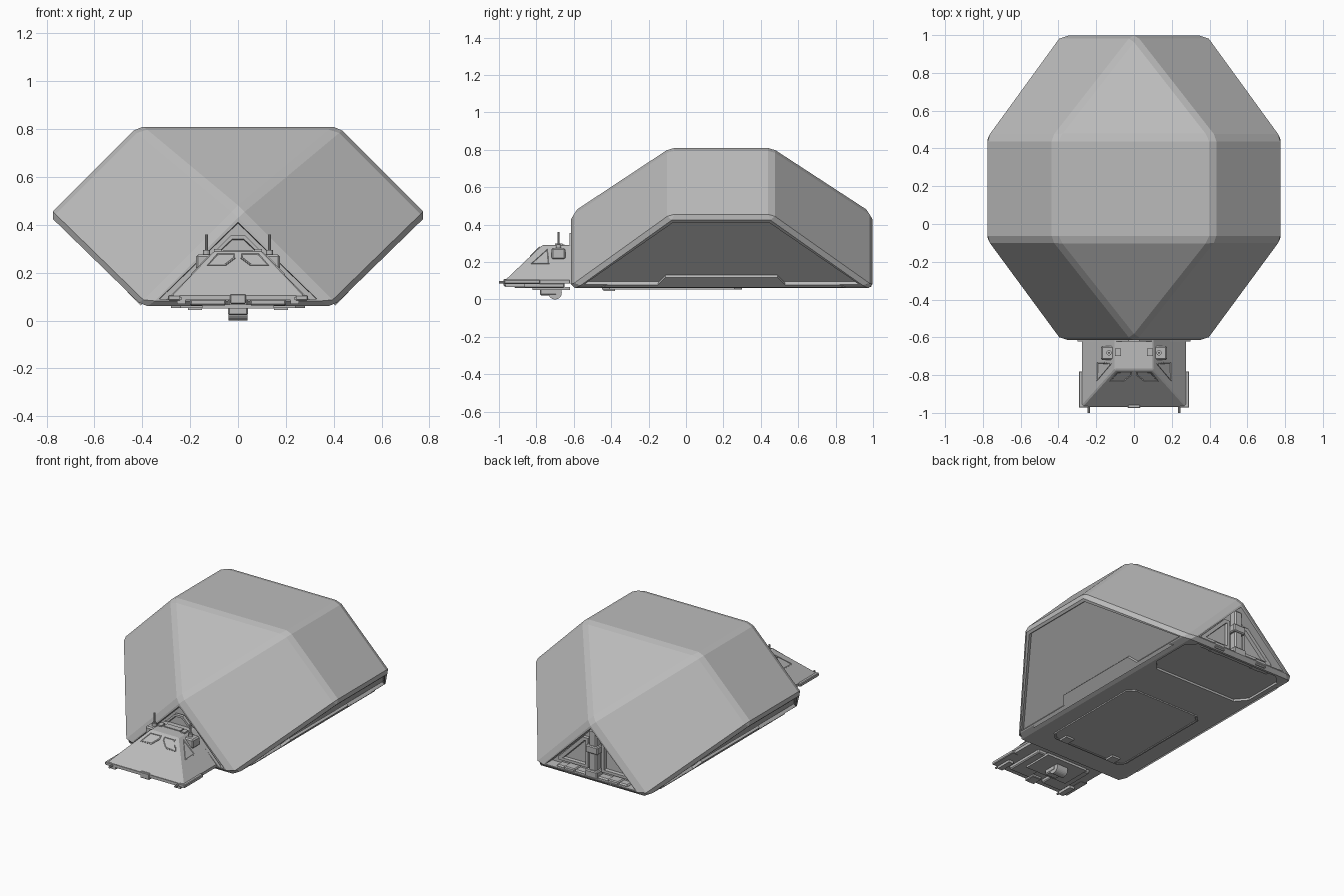
import bpy, bmesh, math
from mathutils import Vector, Matrix

cube = bpy.data.objects.get("Cube")
if cube:
    bpy.data.objects.remove(cube, do_unlink=True)

grey = bpy.data.materials.new("hull_grey")
grey.use_nodes = True
COLOUR = (0.5, 0.5, 0.5, 1)
grey.diffuse_color = COLOUR
grey.node_tree.nodes["Principled BSDF"].inputs["Base Color"].default_value = COLOUR


def finish(name, bm, mirror=False):
    bmesh.ops.recalc_face_normals(bm, faces=bm.faces)
    mesh = bpy.data.meshes.new(name)
    bm.to_mesh(mesh)
    bm.free()
    mesh.materials.append(grey)
    obj = bpy.data.objects.new(name, mesh)
    bpy.context.collection.objects.link(obj)
    if mirror:
        obj.modifiers.new("mirror", "MIRROR")
    return obj


def hull_mesh(points, bevel):
    """Convex solid with chamfered edges."""
    bm = bmesh.new()
    for p in points:
        bm.verts.new(p)
    bmesh.ops.convex_hull(bm, input=bm.verts[:])
    bmesh.ops.dissolve_limit(bm, angle_limit=0.02, verts=bm.verts[:], edges=bm.edges[:])
    if bevel:
        bmesh.ops.bevel(bm, geom=bm.edges[:], offset=bevel, segments=1,
                        affect="EDGES", clamp_overlap=True)
    bm.normal_update()
    return bm


def sink(bm, direction, width, depth):
    """Recess the largest face that looks along a direction."""
    d = Vector(direction).normalized()
    face = max((f for f in bm.faces if f.normal.dot(d) > 0.95), key=lambda f: f.calc_area())
    bmesh.ops.inset_individual(bm, faces=[face], thickness=width)
    bmesh.ops.inset_individual(bm, faces=[face], thickness=0.004, depth=-depth)


def prism(name, pts, vec, mirror=False, rim=0, depth=0):
    """Extrude a flat outline; a rim sinks the middle of its outer cap."""
    bm = bmesh.new()
    face = bm.faces.new([bm.verts.new(p) for p in pts])
    out = bmesh.ops.extrude_face_region(bm, geom=[face])["geom"]
    bmesh.ops.translate(bm, vec=vec, verts=[g for g in out if isinstance(g, bmesh.types.BMVert)])
    bmesh.ops.recalc_face_normals(bm, faces=bm.faces)
    if rim:
        sink(bm, vec, rim, depth)
    return finish(name, bm, mirror)


def box(name, lo, hi, mirror=False, bevel=0):
    pts = [(x, y, z) for x in (lo[0], hi[0]) for y in (lo[1], hi[1]) for z in (lo[2], hi[2])]
    return finish(name, hull_mesh(pts, bevel), mirror)


def rod(name, centre, radius, length, axis, mirror=False, sides=16):
    bm = bmesh.new()
    turn = {"X": Matrix.Rotation(math.pi / 2, 4, "Y"),
            "Y": Matrix.Rotation(math.pi / 2, 4, "X"), "Z": Matrix()}[axis]
    bmesh.ops.create_cone(bm, cap_ends=True, segments=sides, radius1=radius, radius2=radius,
                          depth=length, matrix=Matrix.Translation(centre) @ turn)
    return finish(name, bm, mirror)


# Main hull: six-sided middle section tapering to triangular ends
FRONT, BACK, FLOOR, ROOF = -0.615, 0.997, 0.06, 0.81
pts = []
for s in (-1, 1):
    for end, mid in ((FRONT, -0.085), (BACK, 0.46)):
        pts += [(0.4 * s, end, FLOOR), (0.42 * s, mid, ROOF), (0.79 * s, mid, 0.44)]
pts += [(0, FRONT, 0.46), (0, BACK, 0.46)]
bm = hull_mesh(pts, 0.022)
sink(bm, (1, 0, -1), 0.02, 0.02)
sink(bm, (-1, 0, -1), 0.02, 0.02)
sink(bm, (0, -1, 0), 0.018, 0.03)
sink(bm, (0, 1, 0), 0.018, 0.07)
hull = finish("main_hull", bm)

# Ramp recess under the tail
outline = [(-0.36, 0.64), (-0.3, 0.57), (0.3, 0.57), (0.36, 0.64),
           (0.36, 0.9), (0.3, 0.96), (-0.3, 0.96), (-0.36, 0.9)]
cutter = prism("ramp_cutter", [(x, y, FLOOR - 0.02) for x, y in outline], (0, 0, 0.034))
cutter.hide_render = True
cut = hull.modifiers.new("ramp", "BOOLEAN")
cut.operation, cut.object = "DIFFERENCE", cutter
bpy.context.view_layer.objects.active = hull
bpy.ops.object.modifier_apply(modifier=cut.name)
bpy.data.objects.remove(cutter, do_unlink=True)

# Belly hatch and its latches
hatch = [(-0.24, -0.45), (0.24, -0.45), (0.28, -0.41), (0.28, 0.26),
         (0.24, 0.3), (-0.24, 0.3), (-0.28, 0.26), (-0.28, -0.41)]
prism("belly_hatch", [(x, y, FLOOR + 0.005) for x, y in hatch], (0, 0, -0.013), rim=0.01, depth=0.004)
box("hatch_latch", (0.15, -0.44, 0.044), (0.21, -0.38, 0.06), True)

# Raised strips low on the sloping side panels
strip = [(-0.45, 0.075), (-0.42, 0.09), (-0.15, 0.09), (-0.11, 0.13),
         (0.49, 0.13), (0.53, 0.09), (0.82, 0.09), (0.85, 0.075)]
prism("side_strip", [(z + 0.32, y, z) for y, z in strip], (0.012, 0, -0.012), True)

# Cockpit wedge
def on_nose(x, z):
    return (x, -0.97 + (z - 0.1) * 0.2 / 0.19, z)

def on_flank(y, z):
    return (0.28 - (z - 0.1) * 0.18 / 0.19, y, z)

pts = []
for s in (-1, 1):
    pts += [(0.28 * s, -0.97, 0.1), (0.1 * s, -0.77, 0.29), (0.1 * s, -0.59, 0.29),
            (0.28 * s, -0.59, 0.1)]
finish("cockpit", hull_mesh(pts, 0.006))
box("cockpit_floor", (-0.275, -0.97, 0.085), (0.275, -0.59, 0.104))
box("cockpit_skirt", (0.24, -0.972, 0.084), (0.292, -0.78, 0.106), True, 0.004)

# Collar behind the cockpit
prism("cockpit_collar", [(-0.3, -0.6, 0.085), (0.3, -0.6, 0.085), (0.03, -0.6, 0.355),
                         (-0.03, -0.6, 0.355)], (0, -0.022, 0), rim=0.015, depth=0.008)

# Windows as thin rimmed plates
nose_pane = [(0.01, 0.28), (0.09, 0.28), (0.13, 0.23), (0.05, 0.23), (0.01, 0.26)]
prism("front_window", [on_nose(x, z) for x, z in nose_pane], (0, -0.003, 0.003),
      True, 0.006, 0.003)
flank_pane = [(-0.74, 0.27), (-0.73, 0.225), (-0.73, 0.19), (-0.83, 0.19)]
prism("side_window", [on_flank(y, z) for y, z in flank_pane], (0.003, 0, 0.003),
      True, 0.006, 0.003)

# Antennas and roof fittings
box("antenna_mount", (0.1, -0.72, 0.215), (0.175, -0.645, 0.275), True, 0.008)
rod("antenna_base", (0.132, -0.682, 0.28), 0.014, 0.03, "Z", True)
rod("antenna", (0.132, -0.682, 0.315), 0.006, 0.09, "Z", True, 8)
box("roof_fitting", (0.07, -0.7, 0.28), (0.1, -0.66, 0.298), True)
box("roof_plate", (-0.06, -0.69, 0.288), (0.06, -0.65, 0.295))

# Underside of the cockpit
box("keel_block", (0.05, -0.92, 0.062), (0.2, -0.65, 0.09), True, 0.006)
box("keel_plate", (-0.15, -0.82, 0.05), (0.15, -0.62, 0.066))
box("nose_block", (-0.034, -0.975, 0.07), (0.034, -0.9, 0.11), bevel=0.004)
box("turret_housing", (-0.042, -0.78, 0.022), (0.042, -0.69, 0.09), bevel=0.006)
rod("turret_drum", (0, -0.7, 0.036), 0.036, 0.08, "X", sides=24)
rod("nose_pin", (0.24, -0.98, 0.092), 0.007, 0.04, "Y", True, 8)
box("pin_bracket", (0.22, -0.965, 0.068), (0.255, -0.86, 0.09), True)

# Tail bay: central post, framed panels and sill
IN = BACK - 0.075
box("tail_post", (-0.028, IN, 0.08), (0.028, IN + 0.055, 0.39), bevel=0.008)
box("post_clamp", (-0.045, IN, 0.24), (0.045, IN + 0.065, 0.29), bevel=0.006)
box("post_foot", (-0.045, IN, 0.075), (0.045, IN + 0.07, 0.13), bevel=0.006)
panel = [(0.05, IN, 0.12), (0.27, IN, 0.12), (0.27, IN, 0.135), (0.09, IN, 0.315), (0.05, IN, 0.315)]
prism("tail_panel", panel, (0, 0.03, 0), True, 0.025, 0.022)
box("tail_sill", (-0.26, IN, 0.068), (0.26, IN + 0.06, 0.1), bevel=0.008)
box("sill_hinge", (0.12, IN, 0.066), (0.2, IN + 0.07, 0.108), True, 0.006)
